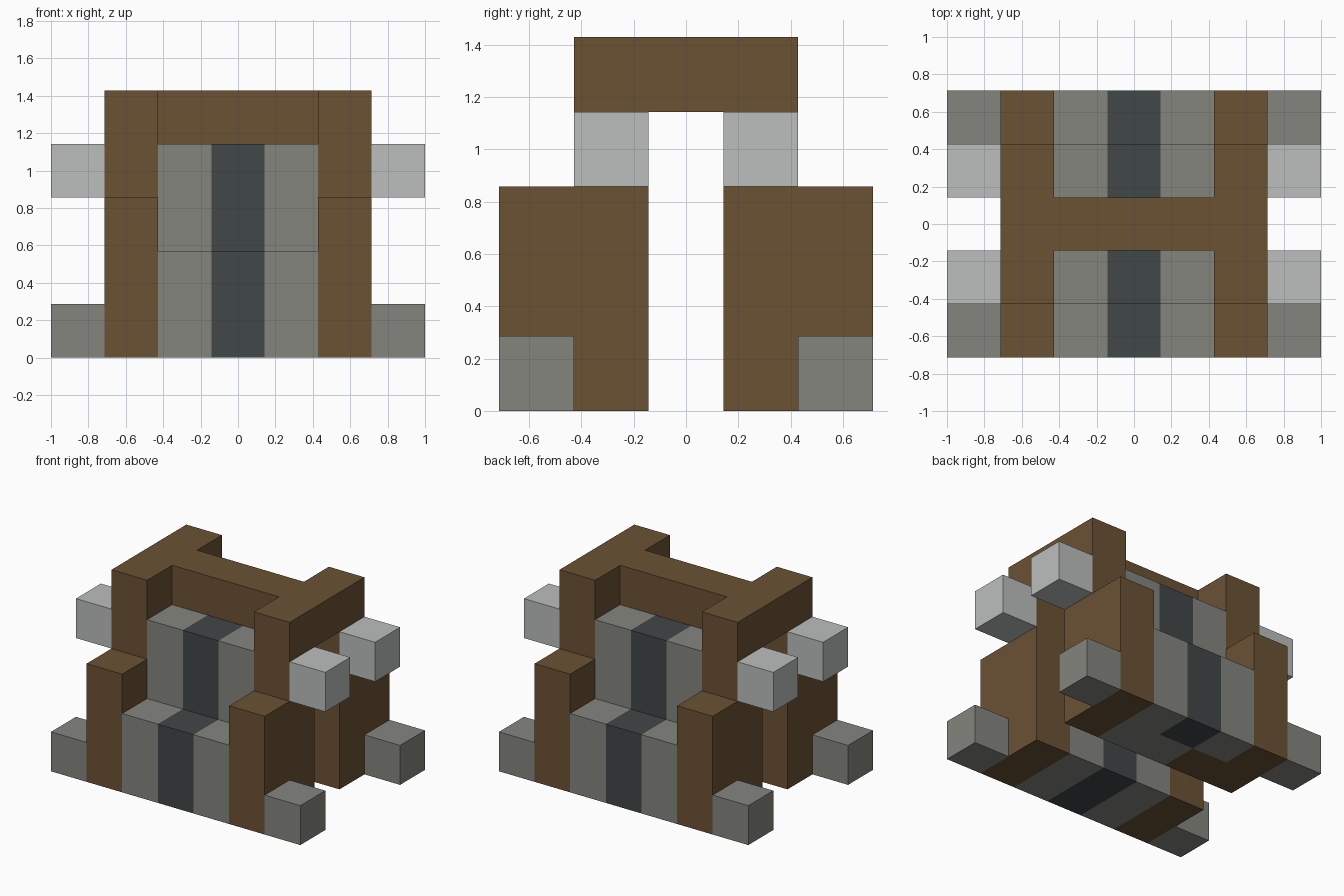
import bpy
import bmesh

cube = bpy.data.objects.get("Cube")
if cube:
    bpy.data.objects.remove(cube, do_unlink=True)

U = 1 / 7  # one block unit


def material(name, rgb):
    lin = [((c / 255 + 0.055) / 1.055) ** 2.4 for c in rgb]
    m = bpy.data.materials.new(name)
    m.use_nodes = True
    m.diffuse_color = (*lin, 1)
    bsdf = m.node_tree.nodes["Principled BSDF"]
    bsdf.inputs["Base Color"].default_value = (*lin, 1)
    bsdf.inputs["Roughness"].default_value = 0.9
    return m


brown = material("brown wood", (107, 82, 52))
stone = material("grey stone", (133, 133, 127))
dark = material("dark slate", (65, 71, 71))
light = material("light stone", (187, 191, 190))


def prism(name, x0, x1, profile, mat):
    """Extrude a (y, z) outline from x0 to x1, in block units."""
    bm = bmesh.new()
    face = bm.faces.new([bm.verts.new((x0 * U, y * U, z * U)) for y, z in profile])
    out = bmesh.ops.extrude_face_region(bm, geom=[face])
    moved = [v for v in out["geom"] if isinstance(v, bmesh.types.BMVert)]
    bmesh.ops.translate(bm, verts=moved, vec=((x1 - x0) * U, 0, 0))
    bmesh.ops.recalc_face_normals(bm, faces=bm.faces)
    mesh = bpy.data.meshes.new(name)
    bm.to_mesh(mesh)
    bm.free()
    mesh.materials.append(mat)
    obj = bpy.data.objects.new(name, mesh)
    bpy.context.collection.objects.link(obj)
    return obj


def block(name, x, y, z, mat):
    (y0, y1), (z0, z1) = sorted(y), z
    return prism(name, min(x), max(x), [(y0, z0), (y1, z0), (y1, z1), (y0, z1)], mat)


# Stepped wooden arches on both sides, and the beam joining them
half = [(1, 8), (1, 0), (5, 0), (5, 6), (3, 6), (3, 10)]
arch = half + [(-y, z) for y, z in reversed(half)]
for side, s in (("left", 1), ("right", -1)):
    prism(side + "_arch", min(3 * s, 5 * s), max(3 * s, 5 * s), arch, brown)
block("cross_beam", (-3, 3), (-1, 1), (8, 10), brown)

# Stepped stone infill with a dark middle strip, front and back
strips = (("right", -3, stone), ("middle", -1, dark), ("left", 1, stone))
PLATE = 0.03
for end, t, base in (("front", -1, 0), ("back", 1, PLATE)):
    step = [(1, base), (5, base), (5, 4), (3, 4), (3, 8), (1, 8)]
    for side, x, mat in strips:
        prism(f"{end}_{side}_infill", x, x + 2, [(y * t, z) for y, z in step], mat)

# Thin sole plates under the back infill
for (side, x, mat), inner in zip(strips, (brown, stone, stone)):
    block(f"back_{side}_outer_sole", (x, x + 2), (3, 5), (0, PLATE), mat)
    block(f"back_{side}_inner_sole", (x, x + 2), (1, 3), (0, PLATE), inner)

# Projecting blocks: stone feet low at the corners, light blocks higher up
for side, s in (("left", 1), ("right", -1)):
    for end, t in (("front", -1), ("back", 1)):
        block(f"{end}_{side}_foot", (5 * s, 7 * s), (3 * t, 5 * t), (0, 2), stone)
        block(f"{end}_{side}_upper_block", (5 * s, 7 * s), (t, 3 * t), (6, 8), light)
